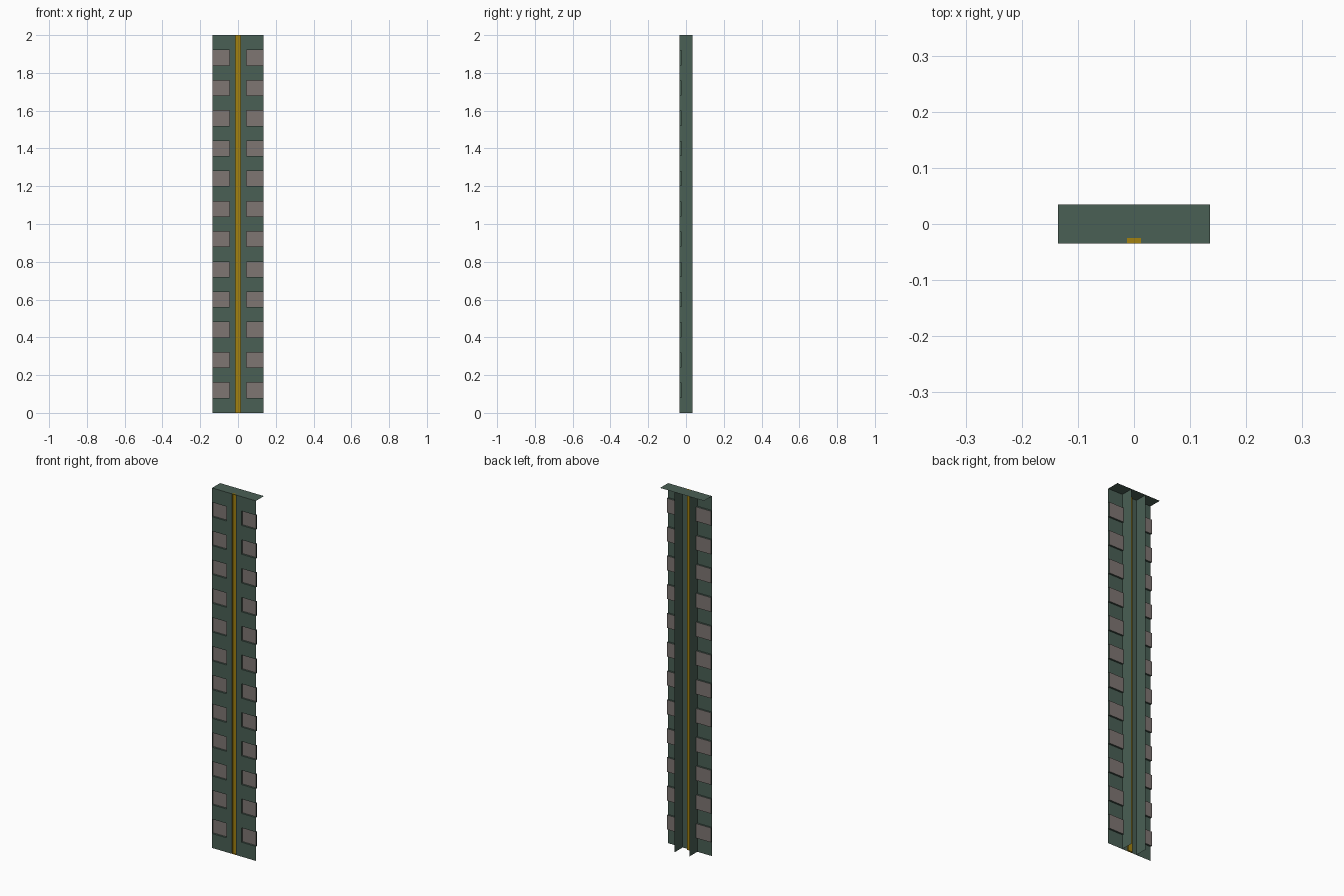
import bpy

if "Cube" in bpy.data.objects:
    bpy.data.objects.remove(bpy.data.objects["Cube"])

W, D, H = 0.135, 0.035, 2.0      # half width, half depth, height
FIN, SLOT = 0.045, 0.0125        # fin position, half width of centre slot
FRONT, BACK = -D, -D + 0.01      # sheet plane, recessed plane
PITCH, WIN, COUNT = 0.16, 0.08, 12


def material(name, rgb):
    m = bpy.data.materials.new(name)
    m.diffuse_color = (*rgb, 1)
    m.use_nodes = True
    m.node_tree.nodes["Principled BSDF"].inputs["Base Color"].default_value = m.diffuse_color
    return m


green = material("green_paint", (0.068, 0.115, 0.09))
grey = material("warm_grey", (0.21, 0.18, 0.17))
gold = material("gold", (0.36, 0.22, 0.005))


def build(name, quads, mat):
    verts = [v for q in quads for v in q]
    faces = [tuple(range(i, i + 4)) for i in range(0, len(verts), 4)]
    me = bpy.data.meshes.new(name)
    me.from_pydata(verts, [], faces)
    me.materials.append(mat)
    ob = bpy.data.objects.new(name, me)
    bpy.context.collection.objects.link(ob)
    return ob


def facing(x0, x1, z0, z1, y):
    return [(x0, y, z0), (x1, y, z0), (x1, y, z1), (x0, y, z1)]


def recess_walls(x0, x1, z0, z1):
    """Four walls joining the front sheet to a recessed pane, facing inwards."""
    ring = [(x0, z0), (x1, z0), (x1, z1), (x0, z1)]
    walls = []
    for (ax, az), (bx, bz) in zip(ring, ring[1:] + ring[:1]):
        walls.append([(ax, FRONT, az), (bx, FRONT, bz), (bx, BACK, bz), (ax, BACK, az)])
    return walls


sheet, panes = [], []
for x0, x1 in ((-W, -FIN), (FIN, W)):
    z = 0.0
    for i in range(COUNT):
        z0 = WIN + i * PITCH
        sheet.append(facing(x0, x1, z, z0, FRONT))
        z = z0 + WIN
        sheet += recess_walls(x0, x1, z0, z)
        panes.append(facing(x0, x1, z0, z, BACK))
    sheet.append(facing(x0, x1, z, H, FRONT))
for x0, x1 in ((-FIN, -SLOT), (SLOT, FIN)):
    sheet.append(facing(x0, x1, 0, H, FRONT))

# Front sheet with recessed panes in both outer columns
build("front_panel", sheet, green)
build("recessed_panes", panes, grey)

# Gold channel down the middle
build("centre_channel",
      recess_walls(-SLOT, SLOT, 0, H) + [facing(-SLOT, SLOT, 0, H, BACK)], gold)

# Stiffening fins behind the sheet
for side, s in (("left", -1), ("right", 1)):
    x = s * FIN
    fin = [(x, -D, 0), (x, D, 0), (x, D, H), (x, -D, H)]
    build(side + "_fin", [fin if s > 0 else fin[::-1]], green)

# Thin cap across the top
build("top_plate", [[(-W, -D, H), (W, -D, H), (W, D, H), (-W, D, H)]], green)
